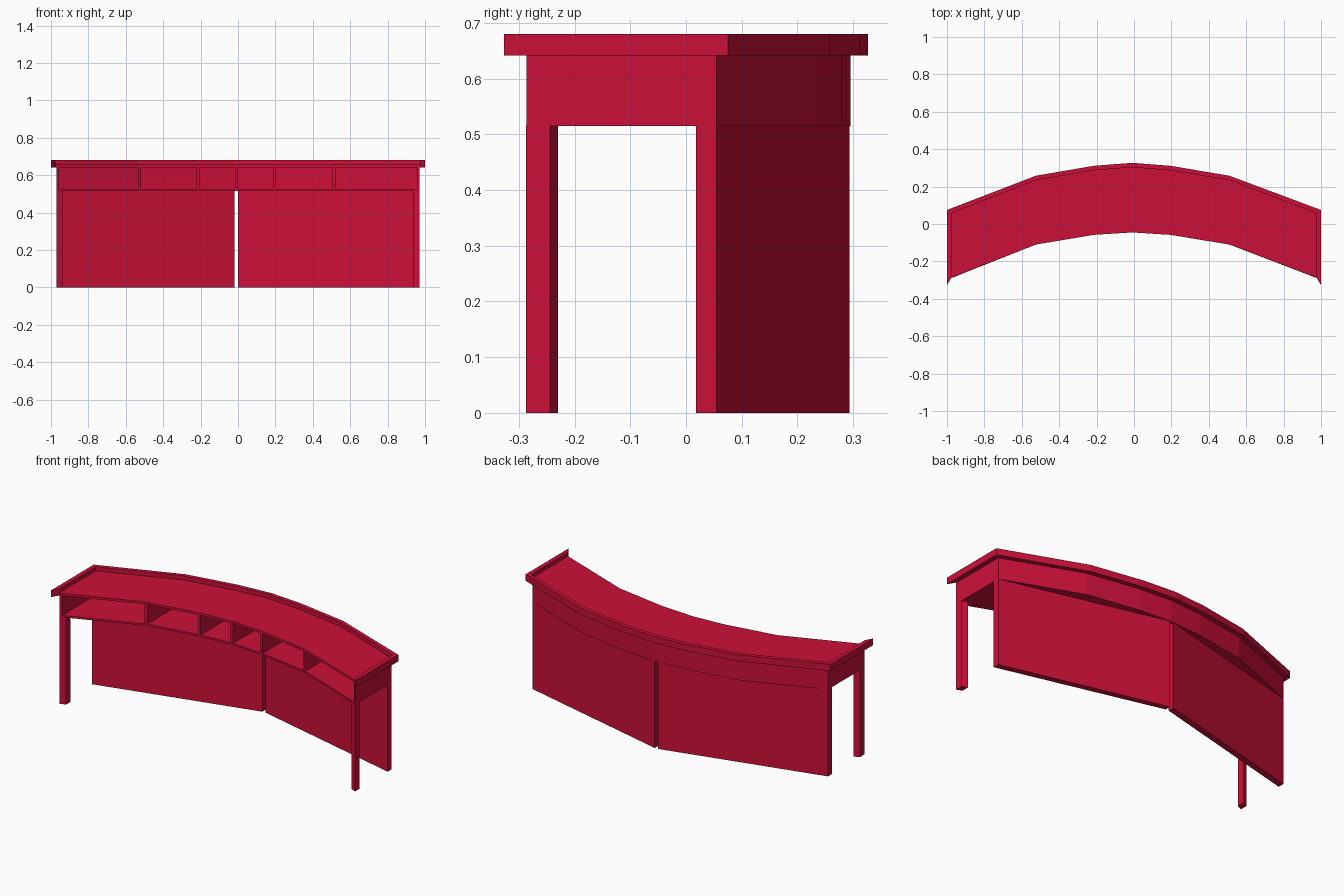
import bpy

if "Cube" in bpy.data.objects:
    bpy.data.objects.remove(bpy.data.objects["Cube"])

red = bpy.data.materials.new("red")
red.diffuse_color = (0.6, 0.005, 0.04, 1)
red.use_nodes = True
red.node_tree.nodes["Principled BSDF"].inputs["Base Color"].default_value = red.diffuse_color


def strip(name, front, back, z0, z1):
    """Solid band between two plan polylines, from z0 to z1."""
    n = len(front)
    verts = []
    for f, b in zip(front, back):
        verts += [(*f, z0), (*b, z0), (*b, z1), (*f, z1)]
    faces = [(0, 3, 2, 1), tuple(4 * (n - 1) + k for k in range(4))]
    for i in range(n - 1):
        a, b = 4 * i, 4 * i + 4
        for k in range(4):
            m = (k + 1) % 4
            faces.append((a + k, a + m, b + m, b + k))
    mesh = bpy.data.meshes.new(name)
    mesh.from_pydata(verts, [], faces)
    mesh.update()
    # consistent outward normals
    import bmesh
    bm = bmesh.new()
    bm.from_mesh(mesh)
    bmesh.ops.recalc_face_normals(bm, faces=bm.faces)
    bm.to_mesh(mesh)
    bm.free()
    mesh.materials.append(red)
    obj = bpy.data.objects.new(name, mesh)
    bpy.context.collection.objects.link(obj)
    return obj


def curve(half_width, end_y, ys):
    """Seven-point bow: end, three bends up to the crown, and back down."""
    xs = [-half_width, -0.525, -0.215, -0.01, 0.195, 0.51, half_width]
    y = [end_y, *ys]
    return list(zip(xs, y + y[-2::-1]))


def at(line, x):
    """Height of a plan polyline at x."""
    for (x0, y0), (x1, y1) in zip(line, line[1:]):
        if x0 <= x <= x1:
            return y0 + (y1 - y0) * (x - x0) / (x1 - x0)


FRONT = [-0.11, -0.058, -0.045]
front = curve(0.97, -0.286, FRONT)
rim_out = curve(1.0, 0.075, [0.258, 0.311, 0.327])
rim_in = curve(0.975, 0.058, [0.234, 0.287, 0.303])
body_back = curve(0.97, 0.055, [0.228, 0.28, 0.295])
body_in = curve(0.97, 0.043, [0.216, 0.268, 0.283])

# Desktop and raised rim round the back and ends
strip("desktop", curve(0.975, -0.286, FRONT), rim_in, 0.642, 0.656)
strip("rim", [(-0.975, -0.285)] + rim_in + [(0.975, -0.285)],
      [(-1, -0.327)] + rim_out + [(1, -0.327)], 0.641, 0.68)

# Shelf under the desktop: floor, back wall, ends and dividers
strip("shelf_floor", front, body_back, 0.515, 0.526)
strip("shelf_back", body_in, body_back, 0.52, 0.645)
for x, w in [(-0.964, 0.006), (-0.527, 0.008), (-0.213, 0.008), (-0.008, 0.008),
             (0.195, 0.008), (0.513, 0.008), (0.964, 0.006)]:
    ends = (x - w, x + w)
    strip("shelf_divider", [(e, at(front, e)) for e in ends],
          [(e, at(body_back, e) - 0.004) for e in ends], 0.52, 0.645)

# Two straight modesty panels and two front legs
for side, inner in ((-1, 0.02), (1, 0.0)):
    strip("back_panel", [(side * inner, 0.257), (side * 0.97, 0.018)],
          [(side * inner, 0.293), (side * 0.97, 0.055)], 0, 0.517)
    strip("front_leg", [(side * 0.937, -0.274), (side * 0.97, -0.287)],
          [(side * 0.937, -0.23), (side * 0.97, -0.244)], 0, 0.517)
